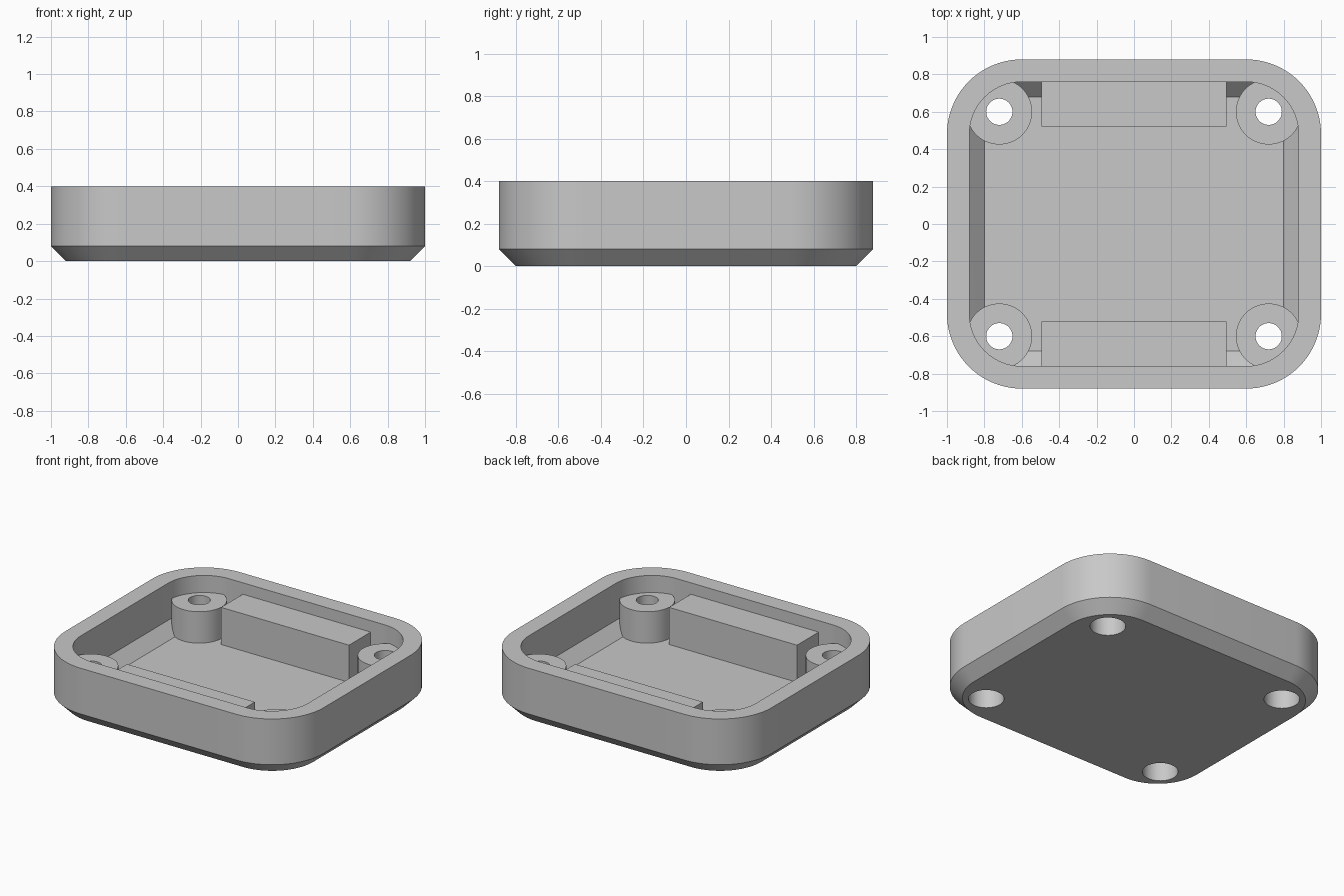
import bpy, bmesh, math

if "Cube" in bpy.data.objects:
    bpy.data.objects.remove(bpy.data.objects["Cube"], do_unlink=True)

HALF_X, HALF_Y, CORNER, HEIGHT = 1.0, 0.88, 0.4, 0.4
FLOOR, WALL, CHAMFER = 0.06, 0.12, 0.08
SCREW_X, SCREW_Y = 0.72, 0.6

grey = bpy.data.materials.new("light_grey")
grey.use_nodes = True
grey.diffuse_color = (0.58, 0.58, 0.58, 1)
grey.node_tree.nodes["Principled BSDF"].inputs["Base Color"].default_value = (0.58, 0.58, 0.58, 1)


def make_object(name, bm):
    bmesh.ops.recalc_face_normals(bm, faces=bm.faces)
    mesh = bpy.data.meshes.new(name)
    bm.to_mesh(mesh)
    bm.free()
    mesh.materials.append(grey)
    obj = bpy.data.objects.new(name, mesh)
    bpy.context.collection.objects.link(obj)
    return obj


def rounded_outline(inset, segments=20):
    """Rounded rectangle, shrunk evenly by the inset."""
    points = []
    for corner, (sx, sy) in enumerate([(1, 1), (-1, 1), (-1, -1), (1, -1)]):
        for i in range(segments + 1):
            a = math.pi / 2 * (corner + i / segments)
            r = CORNER - inset
            points.append((sx * (HALF_X - CORNER) + r * math.cos(a),
                           sy * (HALF_Y - CORNER) + r * math.sin(a)))
    return points


def cylinder(name, x, y, radius, z0, z1):
    bm = bmesh.new()
    bmesh.ops.create_cone(bm, cap_ends=True, segments=64, radius1=radius,
                          radius2=radius, depth=z1 - z0)
    bmesh.ops.translate(bm, verts=bm.verts, vec=(x, y, (z0 + z1) / 2))
    return make_object(name, bm)


def box(name, size, centre):
    bm = bmesh.new()
    bmesh.ops.create_cube(bm, size=1)
    bmesh.ops.scale(bm, verts=bm.verts, vec=size)
    bmesh.ops.translate(bm, verts=bm.verts, vec=centre)
    return make_object(name, bm)


def combine(target, tool, operation):
    mod = target.modifiers.new(tool.name, 'BOOLEAN')
    mod.operation = operation
    mod.solver = 'EXACT'
    mod.object = tool
    bpy.context.view_layer.objects.active = target
    bpy.ops.object.modifier_apply(modifier=mod.name)
    bpy.data.objects.remove(tool, do_unlink=True)


# Tray shell: outer chamfer, wall, rim, inner wall, inner chamfer, floor
profile = [(CHAMFER, 0), (0, CHAMFER), (0, HEIGHT), (WALL, HEIGHT),
           (WALL, FLOOR + CHAMFER), (WALL + CHAMFER, FLOOR)]
bm = bmesh.new()
rings = [[bm.verts.new((x, y, z)) for x, y in rounded_outline(inset)]
         for inset, z in profile]
for low, high in zip(rings, rings[1:]):
    for i in range(len(low)):
        j = (i + 1) % len(low)
        bm.faces.new((low[i], low[j], high[j], high[i]))
bm.faces.new(rings[0])
bm.faces.new(rings[-1])
tray = make_object("tray", bm)

# Long support blocks against the front and back walls
for side in (-1, 1):
    combine(tray, box("support_block", (0.99, 0.28, 0.29), (0, side * 0.66, 0.175)), 'UNION')

# Corner screw posts with through holes and counterbores underneath
for sx in (-1, 1):
    for sy in (-1, 1):
        x, y = sx * SCREW_X, sy * SCREW_Y
        combine(tray, cylinder("screw_post", x, y, 0.175, 0.03, 0.28), 'UNION')
        combine(tray, cylinder("screw_hole", x, y, 0.07, -0.1, 0.5), 'DIFFERENCE')
        combine(tray, cylinder("counterbore", x, y, 0.113, -0.1, 0.18), 'DIFFERENCE')

# Smooth round walls, crisp edges
bpy.ops.object.select_all(action='DESELECT')
tray.select_set(True)
bpy.context.view_layer.objects.active = tray
bpy.ops.object.shade_smooth_by_angle(angle=math.radians(20))
